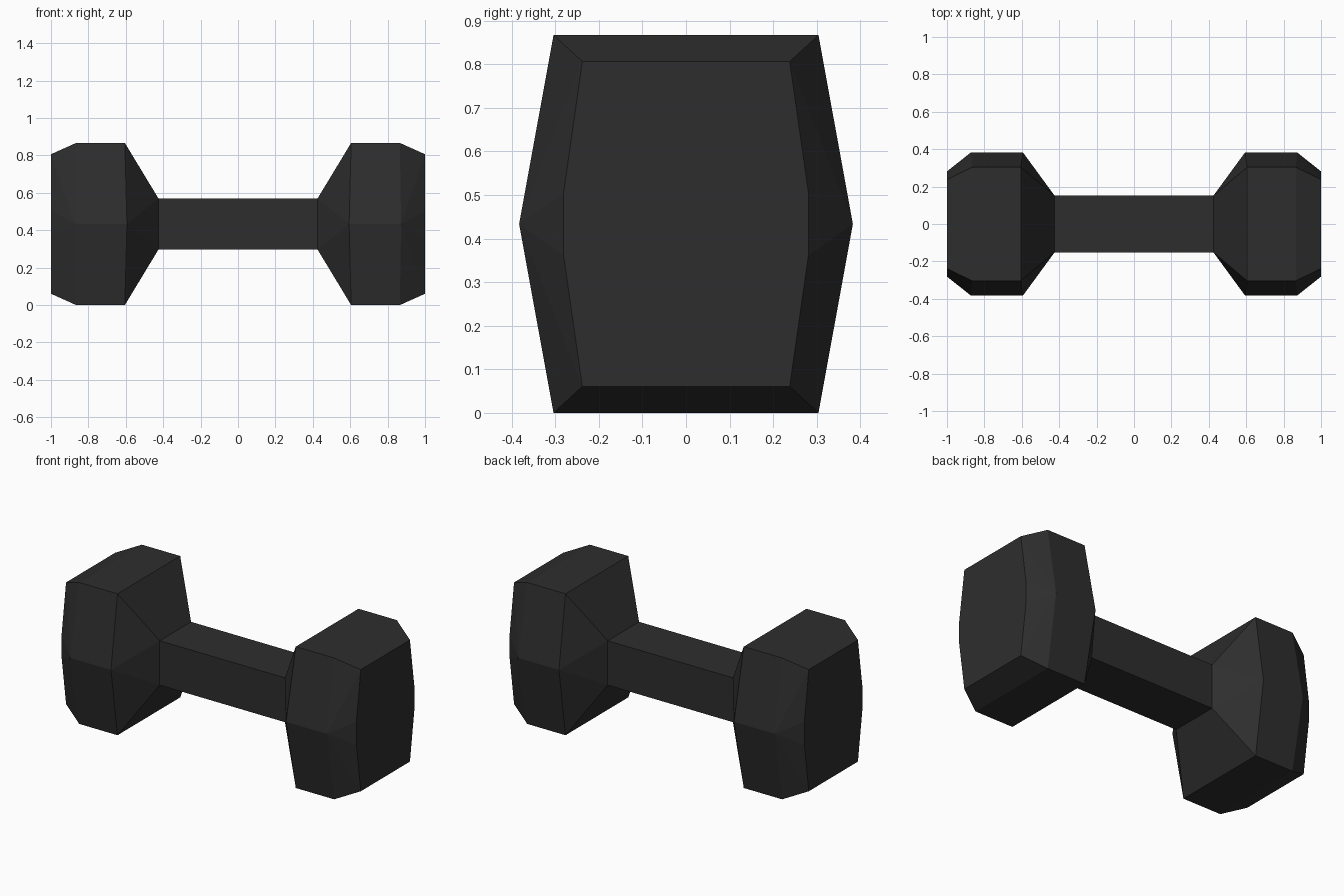
import bpy, bmesh

if "Cube" in bpy.data.objects:
    bpy.data.objects.remove(bpy.data.objects["Cube"])

H = 0.867            # overall height
MID = H / 2

mat = bpy.data.materials.new("charcoal rubber")
mat.diffuse_color = (0.027, 0.027, 0.027, 1)
mat.use_nodes = True
mat.node_tree.nodes["Principled BSDF"].inputs["Base Color"].default_value = mat.diffuse_color


def finish(name, bm):
    bmesh.ops.recalc_face_normals(bm, faces=bm.faces)
    mesh = bpy.data.meshes.new(name)
    bm.to_mesh(mesh)
    bm.free()
    mesh.materials.append(mat)
    obj = bpy.data.objects.new(name, mesh)
    bpy.context.collection.objects.link(obj)
    return obj


# Handle: open-ended rectangular bar between the heads
bm = bmesh.new()
bmesh.ops.create_cube(bm, size=1)
for v in bm.verts:
    v.co = (v.co.x * 0.85, v.co.y * 0.304, MID + v.co.z * 0.272)
ends = [f for f in bm.faces if abs(f.normal.x) > 0.9]
bmesh.ops.delete(bm, geom=ends, context='FACES_ONLY')
finish("handle", bm)

# Heads: convex hexagonal weights, as (x, half width, height above centre)
profile = [
    (0.425, 0.152, 0.136),                             # neck at the handle
    (0.605, 0.304, MID), (0.594, 0.383, 0),            # inner hexagon
    (0.865, 0.304, MID), (0.872, 0.383, 0),            # outer hexagon
    (1.0, 0.238, 0.373), (1.0, 0.281, 0.072),          # bevelled end face
]
for name, side in (("right_head", 1), ("left_head", -1)):
    bm = bmesh.new()
    for x, y, z in profile:
        for sy in (1, -1):
            for sz in ((1, -1) if z else (1,)):
                bm.verts.new((side * x, sy * y, MID + sz * z))
    bmesh.ops.convex_hull(bm, input=bm.verts)
    # Merge coplanar triangles, then open the neck where the handle joins
    bmesh.ops.dissolve_limit(bm, angle_limit=0.02, verts=bm.verts, edges=bm.edges)
    neck = [f for f in bm.faces if all(abs(v.co.x) < 0.43 for v in f.verts)]
    bmesh.ops.delete(bm, geom=neck, context='FACES_ONLY')
    finish(name, bm)
